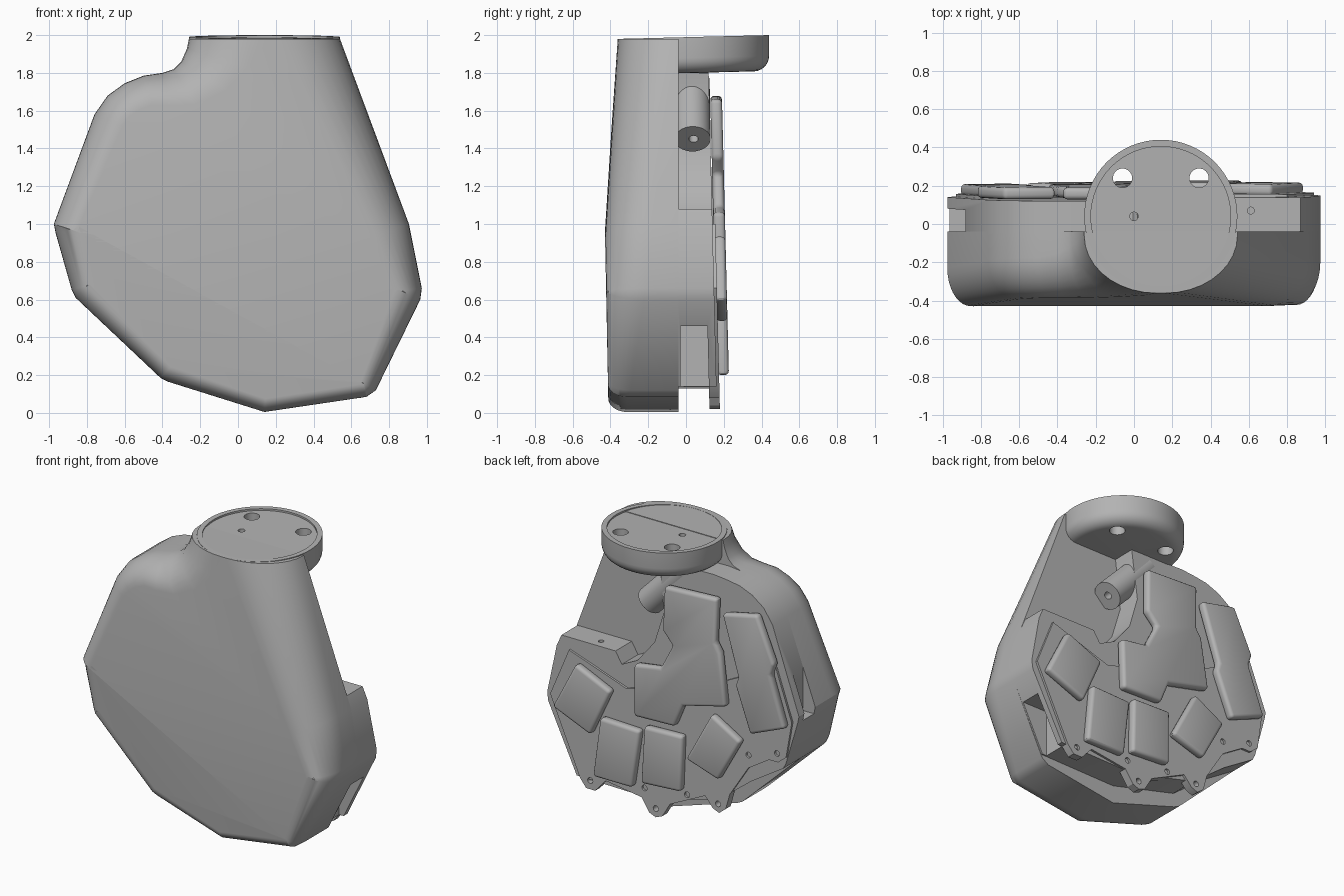
import bpy, bmesh, math
from mathutils import Vector

cube = bpy.data.objects.get("Cube")
if cube:
    bpy.data.objects.remove(cube, do_unlink=True)

grey = bpy.data.materials.new("plain grey")
grey.use_nodes = True
grey.diffuse_color = (0.45, 0.45, 0.45, 1)
grey.node_tree.nodes["Principled BSDF"].inputs["Base Color"].default_value = (0.45, 0.45, 0.45, 1)


def activate(ob):
    bpy.ops.object.select_all(action='DESELECT')
    ob.select_set(True)
    bpy.context.view_layer.objects.active = ob


def make(name, bm):
    bmesh.ops.recalc_face_normals(bm, faces=bm.faces)
    me = bpy.data.meshes.new(name)
    bm.to_mesh(me)
    bm.free()
    me.materials.append(grey)
    ob = bpy.data.objects.new(name, me)
    bpy.context.collection.objects.link(ob)
    return ob


def smooth(ob):
    activate(ob)
    bpy.ops.object.shade_smooth_by_angle()


def lean(y, z):
    """The palm side leans back slightly towards the bottom."""
    return y - 0.025 * (z - 1) if y > 0 else y


def prism(name, pts, y0, y1, bevel=0):
    bm = bmesh.new()
    rings = [[bm.verts.new((x, lean(y, z), z)) for x, z in pts] for y in (y0, y1)]
    bm.faces.new(rings[0])
    bm.faces.new(rings[1])
    for i in range(len(pts)):
        j = (i + 1) % len(pts)
        bm.faces.new((rings[0][i], rings[0][j], rings[1][j], rings[1][i]))
    ob = make(name, bm)
    if bevel:
        mod = ob.modifiers.new("soft edge", 'BEVEL')
        mod.width, mod.segments, mod.limit_method = bevel, 3, 'ANGLE'
        activate(ob)
        bpy.ops.object.modifier_apply(modifier=mod.name)
        smooth(ob)
    return ob


def rod(name, a, b, r, sides=32):
    a, b = Vector(a), Vector(b)
    bm = bmesh.new()
    bmesh.ops.create_cone(bm, cap_ends=True, segments=sides, radius1=r, radius2=r, depth=(b - a).length)
    ob = make(name, bm)
    ob.rotation_euler = (b - a).to_track_quat('Z', 'Y').to_euler()
    ob.location = (a + b) / 2
    smooth(ob)
    return ob


def box(x, y, z):
    return prism("cutter", [(x[0], z[0]), (x[1], z[0]), (x[1], z[1]), (x[0], z[1])], *y)


def cut(ob, cutters):
    for c in cutters:
        c.hide_render = True
        mod = ob.modifiers.new("cut", 'BOOLEAN')
        mod.operation, mod.object, mod.solver = 'DIFFERENCE', c, 'EXACT'
        activate(ob)
        bpy.ops.object.modifier_apply(modifier=mod.name)
        bpy.data.objects.remove(c, do_unlink=True)
    smooth(ob)


# Front shell: outline points as x, z, edge rounding inwards, edge rounding in depth
outline = [(-0.26, 1.98, .38, .3), (-0.27, 1.93, .34, .29), (-0.30, 1.86, .28, .27), (-0.34, 1.82, .22, .25),
           (-0.40, 1.80, .18, .22), (-0.50, 1.785, .16, .2), (-0.60, 1.745, .16, .2), (-0.69, 1.68, .16, .2),
           (-0.76, 1.58, .16, .2), (-0.975, 1.0, .13, .2), (-0.965, 0.95, .13, .2), (-0.88, 0.65, .1, .15),
           (-0.86, 0.61, .1, .14), (-0.41, 0.185, .08, .1), (-0.37, 0.165, .08, .1), (0.14, 0.005, .07, .1),
           (0.68, 0.085, .07, .1), (0.73, 0.12, .09, .12), (0.965, 0.6, .13, .2), (0.973, 0.66, .15, .22),
           (0.905, 1.0, .22, .25), (0.54, 1.98, .38, .3)]


def inward(i):
    if i in (0, len(outline) - 1):
        return Vector((1 if i == 0 else -1, 0))
    p, q = Vector(outline[i - 1][:2]), Vector(outline[i + 1][:2])
    d = (q - p).normalized()
    return Vector((-d.y, d.x))


bm = bmesh.new()
STEPS = 9
rings = []
for k in range(-1, STEPS + 1):
    a = max(k, 0) / STEPS * math.pi / 2
    ring = []
    for i, (x, z, r_in, r_y) in enumerate(outline):
        p = Vector((x, z)) + inward(i) * r_in * (1 - math.cos(a))
        front = -0.43 + (0.07 * (p.y - 1) if p.y > 1 else 0.02 * (1 - p.y))
        y = -0.04 if k < 0 else front + r_y * (1 - math.sin(a))
        ring.append(bm.verts.new((p.x, y, p.y)))
    rings.append(ring)
for r0, r1 in zip(rings, rings[1:]):
    for i in range(len(outline)):
        j = (i + 1) % len(outline)
        bm.faces.new((r0[i], r0[j], r1[j], r1[i]))
bm.faces.new(rings[0])
# the front is two planes meeting at the widest height
last, w = rings[-1], len(outline) - 2
bm.faces.new(last[:10] + last[w:])
bm.faces.new(last[9:w + 1])
smooth(make("front_shell", bm))

# Palm body behind the shell, stepped away on the thumb side
left_edge = [p[:2] for p in outline[4:13]]
palm = prism("palm_body", [(0.12, 1.80), (-0.3, 1.81)] + left_edge + [
    (-0.62, 0.46), (-0.36, 0.26), (0.14, 0.13), (0.735, 0.14), (0.965, 0.6), (0.973, 0.66), (0.905, 1.0),
    (0.87, 1.08), (0.45, 1.08), (0.40, 1.0), (0.28, 1.06), (0.15, 1.22), (0.08, 1.45)], -0.045, 0.14)
cut(palm, [box((0.7, 1.2), (-0.03, 0.1), (0.1, 0.46)),
           box((-1.2, -0.88), (-0.04, 0.08), (0.95, 1.3)),
           rod("cutter", (0.61, 0.07, 1.0), (0.61, 0.07, 1.2), 0.018)])

# Thumb knuckle: a slanted barrel with a pin hole in its end
knuckle = rod("thumb_knuckle", (-0.05, 0.03, 1.76), (0.25, 0.035, 1.45), 0.095)
cut(knuckle, [rod("cutter", (0.15, 0.04, 1.55), (0.35, 0.04, 1.35), 0.025, 16)])

# Mounting board with scalloped lugs along the finger side
board = prism("mounting_board", [
    (0.94, 0.66), (0.70, 0.14), (0.65, 0.08), (0.58, 0.08), (0.50, 0.17), (0.22, 0.13), (0.16, 0.04),
    (0.11, 0.02), (0.06, 0.04), (0.0, 0.14), (-0.27, 0.27), (-0.33, 0.20), (-0.38, 0.18), (-0.43, 0.22),
    (-0.46, 0.33), (-0.60, 0.55), (-0.76, 0.65), (-0.83, 0.65), (-0.89, 0.70), (-0.93, 0.95), (-0.8, 1.3),
    (-0.3, 1.05), (0.35, 0.85), (0.8, 1.0)], 0.10, 0.155)
holes = [(0.62, 0.14), (0.11, 0.08), (-0.37, 0.24), (-0.82, 0.71), (0.44, 0.46), (0.2, 0.2), (-0.13, 0.24), (-0.6, 0.64)]
cut(board, [rod("cutter", (x, 0, z), (x, 0.3, z), 0.02, 16) for x, z in holes])

# Raised soft-edged pads
pads = {
    "centre_pad": [(0.04, 1.66), (-0.37, 1.68), (-0.36, 1.37), (-0.40, 1.31), (-0.45, 0.95), (-0.12, 0.87),
                   (-0.055, 0.71), (0.26, 0.70), (0.265, 1.06), (0.06, 1.09), (-0.03, 1.265), (0.05, 1.35)],
    "side_pad": [(-0.41, 1.59), (-0.68, 1.65), (-0.82, 1.34), (-0.79, 1.26), (-0.91, 0.92), (-0.64, 0.81),
                 (-0.52, 1.12), (-0.54, 1.18)],
    "finger_pad_1": [(0.716, 0.94), (0.44, 0.82), (0.594, 0.48), (0.89, 0.60)],
    "finger_pad_2": [(0.52, 0.62), (0.21, 0.61), (0.265, 0.20), (0.57, 0.20)],
    "finger_pad_3": [(0.18, 0.65), (-0.12, 0.66), (-0.11, 0.27), (0.197, 0.25)],
    "finger_pad_4": [(-0.34, 0.87), (-0.57, 0.74), (-0.40, 0.43), (-0.147, 0.51)],
}
for name, pts in pads.items():
    prism(name, pts, 0.145, 0.207, 0.022)

# Wrist flange: turned disc with a rounded lower rim and a shallow step on top
profile = [(0, -0.19)] + [(0.32 + 0.08 * math.sin(t * math.pi / 12), -0.11 - 0.08 * math.cos(t * math.pi / 12))
                          for t in range(7)] + [(0.40, 0), (0.365, 0), (0.365, -0.012), (0, -0.012)]
bm = bmesh.new()
vs = [bm.verts.new((r, 0, z)) for r, z in profile]
edges = [bm.edges.new(e) for e in zip(vs, vs[1:])]
bmesh.ops.spin(bm, geom=vs + edges, cent=(0, 0, 0), axis=(0, 0, 1), angle=math.tau, steps=64)
bmesh.ops.remove_doubles(bm, verts=bm.verts, dist=0.0005)
# tilt it up slightly towards the back
for v in bm.verts:
    v.co.z += 1.99 + 0.025 * v.co.y
    v.co.x += 0.14
    v.co.y += 0.04
flange = make("wrist_flange", bm)
cut(flange, [rod("cutter", (x, y, 1.7), (x, y, 2.1), r)
             for x, y, r in ((-0.06, 0.24, 0.05), (0.34, 0.24, 0.05), (0.0, 0.04, 0.022))])
